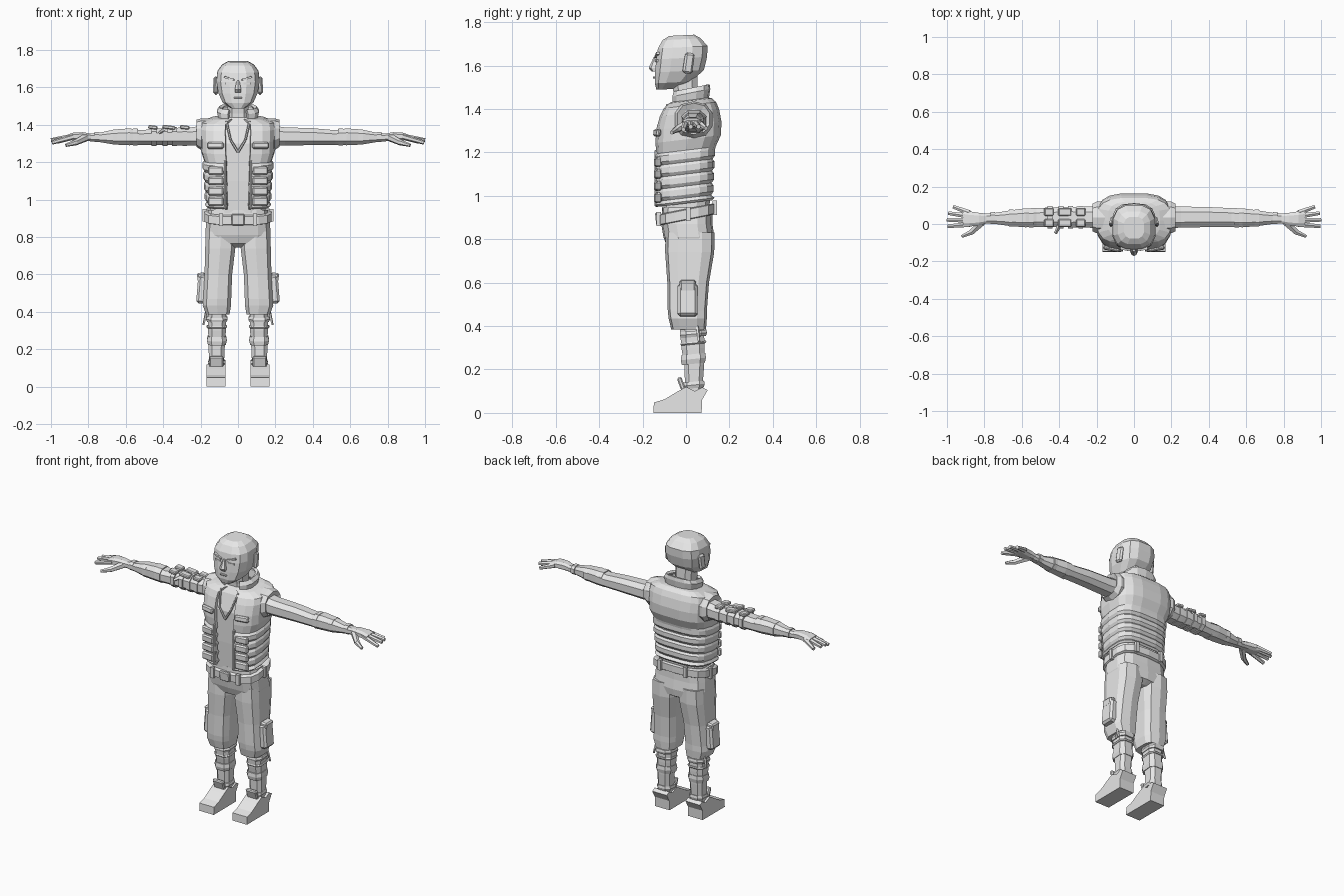
import bpy, bmesh, math
from mathutils import Vector, Matrix

GREY = bpy.data.materials.new("light grey")
GREY.diffuse_color = (0.8, 0.8, 0.8, 1)


def finish(name, bm):
    bmesh.ops.recalc_face_normals(bm, faces=bm.faces)
    me = bpy.data.meshes.new(name)
    bm.to_mesh(me)
    bm.free()
    me.materials.append(GREY)
    ob = bpy.data.objects.new(name, me)
    bpy.context.collection.objects.link(ob)
    return ob


def loft(name, rings, n=10, p=0.65, axis='z', tilt=0.0, gap=None, s=1):
    """Skin through rings (t, cu, cv, ru, rv); gap (degrees) leaves the front open."""
    bm = bmesh.new()
    rows = []
    for t, cu, cv, ru, rv in rings:
        row = []
        for i in range(n):
            if gap is None:
                a = 2 * math.pi * (i + 0.5) / n
            else:
                a = math.radians(-90 + gap + (360 - 2 * gap) * i / (n - 1))
            c, d = math.cos(a), math.sin(a)
            u = cu + ru * math.copysign(abs(c) ** p, c)
            v = cv + rv * math.copysign(abs(d) ** p, d)
            co = (s * u, v, t + tilt * v) if axis == 'z' else (s * t, u, v)
            row.append(bm.verts.new(co))
        rows.append(row)
    for a, b in zip(rows, rows[1:]):
        for i in range(n if gap is None else n - 1):
            j = (i + 1) % n
            bm.faces.new((a[i], a[j], b[j], b[i]))
    if gap is None:
        bm.faces.new(rows[0])
        bm.faces.new(rows[-1])
    return finish(name, bm)


def box(name, c, size, rot=(0, 0, 0), bevel=0.0):
    bm = bmesh.new()
    bmesh.ops.create_cube(bm, size=1)
    bm.transform(Matrix.Diagonal((*size, 1)))
    ob = finish(name, bm)
    ob.location, ob.rotation_euler = c, rot
    if bevel:
        m = ob.modifiers.new("bevel", 'BEVEL')
        m.width, m.segments = bevel, 1
    return ob


def stick(name, a, b, r1, r2, n=6):
    a, b = Vector(a), Vector(b)
    d = b - a
    bm = bmesh.new()
    bmesh.ops.create_cone(bm, cap_ends=True, segments=n, radius1=r1, radius2=r2, depth=d.length)
    bm.transform(Matrix.Translation((a + b) / 2) @ d.to_track_quat('Z', 'Y').to_matrix().to_4x4())
    return finish(name, bm)


def extrude_x(name, profile, x0, x1):
    bm = bmesh.new()
    sides = [[bm.verts.new((x, y, z)) for y, z in profile] for x in (x0, x1)]
    k = len(profile)
    for i in range(k):
        bm.faces.new((sides[0][i], sides[0][(i + 1) % k], sides[1][(i + 1) % k], sides[1][i]))
    bm.faces.new(sides[0])
    bm.faces.new(sides[1])
    return finish(name, bm)


# Head, neck and face
loft("head", [(1.495, 0, -0.095, 0.04, 0.042), (1.525, 0, -0.06, 0.085, 0.086),
              (1.575, 0, -0.03, 0.108, 0.115), (1.635, 0, -0.02, 0.118, 0.12),
              (1.685, 0, -0.015, 0.113, 0.117), (1.722, 0, -0.02, 0.088, 0.09),
              (1.74, 0, -0.02, 0.055, 0.06)], n=12, p=0.7, tilt=0.05)
loft("neck", [(1.38, 0, 0.01, 0.065, 0.065), (1.46, 0, 0.0, 0.058, 0.058),
              (1.56, 0, -0.01, 0.06, 0.065)], n=8)
loft("nose", [(1.572, 0, -0.145, 0.018, 0.012), (1.588, 0, -0.15, 0.02, 0.022),
              (1.64, 0, -0.138, 0.008, 0.01)], n=6, p=1)
box("mouth", (0, -0.147, 1.545), (0.045, 0.012, 0.01), bevel=0.003)
for s in (1, -1):
    box("brow", (s * 0.047, -0.134, 1.648), (0.058, 0.014, 0.01), (0, -s * 0.3, s * 0.15))
    box("eye", (s * 0.047, -0.134, 1.622), (0.038, 0.01, 0.01), (0, 0, s * 0.15))
    box("ear", (s * 0.119, 0.012, 1.61), (0.022, 0.045, 0.095), (-0.15, 0, s * 0.2), 0.009)

# Shirt and quilted vest
loft("shirt", [(0.93, 0, 0, 0.15, 0.11), (1.1, 0, 0, 0.15, 0.118), (1.3, 0, 0.01, 0.17, 0.13),
               (1.40, 0, 0.015, 0.14, 0.1), (1.44, 0, 0.015, 0.08, 0.07)], n=12, p=0.6)
vest = [(0.965, 0, -0.008, 0.17, 0.13), (0.975, 0, -0.008, 0.178, 0.14)]
for i in range(4):  # padded rolls
    z = 0.99 + i * 0.055
    w = 0.178 + 0.004 * i
    vest += [(z, 0, -0.006, w - 0.01, 0.123 + 0.002 * i), (z + 0.015, 0, -0.006, w, 0.135 + 0.002 * i),
             (z + 0.042, 0, -0.006, w, 0.135 + 0.002 * i)]
vest += [(1.21, 0, 0.0, 0.182, 0.138), (1.26, 0, 0.01, 0.198, 0.152), (1.32, 0, 0.013, 0.2, 0.152),
         (1.38, 0, 0.016, 0.203, 0.138), (1.415, 0, 0.018, 0.198, 0.122), (1.435, 0, 0.02, 0.14, 0.1),
         (1.44, 0, 0.02, 0.095, 0.085)]
ob = loft("vest", vest, n=18, p=0.62, tilt=0.12, gap=10)
m = ob.modifiers.new("thickness", 'SOLIDIFY')
m.thickness, m.offset = 0.018, -1
ob = loft("collar", [(1.425, 0, 0.02, 0.105, 0.085), (1.47, 0, 0.022, 0.115, 0.09),
                     (1.492, 0, 0.024, 0.1, 0.085)], n=13, p=0.75, tilt=0.2, gap=22)
m = ob.modifiers.new("thickness", 'SOLIDIFY')
m.thickness = 0.018
for s in (1, -1):
    for z, h in ((0.99, 0.048), (1.045, 0.045), (1.1, 0.045), (1.155, 0.045)):
        box("vest_pad", (s * 0.118, -0.13, z), (0.085, 0.026, h), (0, 0, s * 0.12), 0.008)
    box("vest_flap", (s * 0.12, -0.133, 1.29), (0.09, 0.02, 0.035), (-0.1, 0, s * 0.2), 0.007)
    box("vest_edge", (s * 0.069, -0.135, 1.08), (0.014, 0.022, 0.26), bevel=0.004)
    # padded rim around each arm
    loft("armhole", [(0.155, 0.035, 1.35, 0.085, 0.085), (0.195, 0.035, 1.35, 0.09, 0.085),
                     (0.222, 0.035, 1.355, 0.077, 0.072), (0.21, 0.035, 1.35, 0.055, 0.05)],
         n=10, p=0.85, axis='x', s=s)
    stick("necklace", (s * 0.062, -0.085, 1.42), (s * 0.04, -0.128, 1.32), 0.006, 0.006)
    stick("necklace_lower", (s * 0.04, -0.128, 1.32), (0, -0.13, 1.255), 0.006, 0.007)

# Belt
loft("belt", [(0.888, 0, 0.004, 0.172, 0.122), (0.892, 0, 0.004, 0.182, 0.132),
              (0.935, 0, 0.004, 0.182, 0.132), (0.94, 0, 0.004, 0.172, 0.122)], n=14, p=0.6, tilt=0.2)
box("buckle", (0, -0.13, 0.893), (0.07, 0.02, 0.06), (0.1, 0, 0), 0.005)
for s in (1, -1):
    for x, y, z in ((0.09, -0.126, 0.893), (0.09, 0.133, 0.945), (0.178, 0.01, 0.916)):
        box("belt_loop", (s * x, y, z), (0.022, 0.02, 0.066))

# Trousers
loft("hips", [(0.945, 0, 0.005, 0.162, 0.115), (0.87, 0, 0.004, 0.174, 0.118),
              (0.81, 0, 0.013, 0.177, 0.117), (0.765, 0, 0.018, 0.165, 0.105),
              (0.745, 0, 0.02, 0.1, 0.07)], n=14, p=0.6)
for s in (1, -1):
    loft("trouser_leg", [(0.83, 0.094, 0.018, 0.08, 0.113), (0.74, 0.095, 0.017, 0.083, 0.113),
                         (0.6, 0.105, 0.01, 0.076, 0.096), (0.47, 0.111, 0.006, 0.077, 0.09),
                         (0.435, 0.113, 0.008, 0.078, 0.088), (0.385, 0.108, 0.012, 0.064, 0.08)],
         n=10, p=0.6, s=s)
    box("cargo_pocket", (s * 0.193, 0.008, 0.52), (0.05, 0.092, 0.15), (0, -s * 0.08, 0), 0.012)
    box("pocket_flap", (s * 0.195, 0.008, 0.585), (0.045, 0.075, 0.05), (0, s * 0.15, 0), 0.008)
    stick("hanging_strap", (s * 0.165, 0.05, 0.42), (s * 0.185, 0.06, 0.33), 0.008, 0.006, 4)

    # Shins with wraps
    loft("shin", [(0.43, 0.112, 0.025, 0.05, 0.06), (0.3, 0.112, 0.032, 0.05, 0.056),
                  (0.22, 0.114, 0.038, 0.046, 0.048), (0.08, 0.115, 0.035, 0.04, 0.04)],
         n=8, s=s)
    for z, h, r in ((0.36, 0.028, 0.061), (0.318, 0.012, 0.058), (0.245, 0.045, 0.056), (0.125, 0.03, 0.05)):
        loft("shin_wrap", [(z - h / 2, 0.113, 0.034, r - 0.006, r), (z, 0.113, 0.034, r, r + 0.005),
                           (z + h / 2, 0.113, 0.034, r - 0.004, r + 0.002)], n=8, tilt=0.1, s=s)

    # Boots
    extrude_x("boot", [(-0.15, 0), (0.072, 0), (0.074, 0.06), (0.1, 0.105), (0.075, 0.118),
                       (0.04, 0.1), (0.0, 0.12), (-0.045, 0.095), (-0.1, 0.062), (-0.148, 0.048)],
              s * 0.066, s * 0.168)
    box("boot_tongue", (s * 0.116, -0.022, 0.135), (0.075, 0.022, 0.06), (0.35, 0, 0), 0.006)

# Arms and hands
for s in (1, -1):
    loft("arm", [(0.15, 0.037, 1.345, 0.065, 0.06), (0.25, 0.037, 1.338, 0.06, 0.052),
                 (0.4, 0.037, 1.337, 0.057, 0.048), (0.52, 0.035, 1.332, 0.053, 0.042),
                 (0.58, 0.033, 1.336, 0.054, 0.048), (0.66, 0.031, 1.335, 0.045, 0.043),
                 (0.74, 0.03, 1.333, 0.032, 0.027), (0.8, 0.03, 1.333, 0.027, 0.021)],
         n=8, p=0.8, axis='x', s=s)
    for x, r in ((0.55, 0.054), (0.655, 0.049), (0.755, 0.035)):
        loft("sleeve_band", [(x - 0.012, 0.032, 1.335, r, r - 0.006), (x + 0.012, 0.032, 1.335, r, r - 0.006)],
             n=8, p=0.8, axis='x', s=s)
    loft("palm", [(0.78, 0.03, 1.333, 0.026, 0.02), (0.83, 0.026, 1.338, 0.036, 0.024),
                  (0.88, 0.027, 1.338, 0.043, 0.022), (0.915, 0.03, 1.333, 0.046, 0.014)],
         n=8, p=0.7, axis='x', s=s)
    for y0, y1, x1, z1 in ((-0.002, -0.012, 0.995, 1.305), (0.02, 0.022, 1.0, 1.318),
                           (0.042, 0.058, 0.993, 1.318), (0.06, 0.092, 0.965, 1.31)):
        stick("finger", (s * 0.88, y0, 1.337), (s * x1, y1, z1), 0.016, 0.011)
    stick("thumb_base", (s * 0.815, 0.008, 1.332), (s * 0.87, -0.045, 1.305), 0.022, 0.016)
    stick("thumb_tip", (s * 0.865, -0.042, 1.307), (s * 0.92, -0.066, 1.291), 0.016, 0.009)

# Strapped guard on one upper arm
for x in (-0.45, -0.39, -0.34, -0.285):
    loft("arm_strap", [(x - 0.013, 0.037, 1.338, 0.064, 0.055), (x + 0.013, 0.037, 1.338, 0.064, 0.055)],
         n=8, p=0.8, axis='x')
for x, w in ((-0.455, 0.05), (-0.37, 0.07), (-0.285, 0.05)):
    for y in (0.005, 0.065):
        box("guard_plate", (x, y, 1.387), (w, 0.042, 0.02), (0, 0.12, 0), 0.005)
stick("loose_strap", (-0.4, -0.01, 1.37), (-0.42, -0.05, 1.36), 0.012, 0.008, 4)
